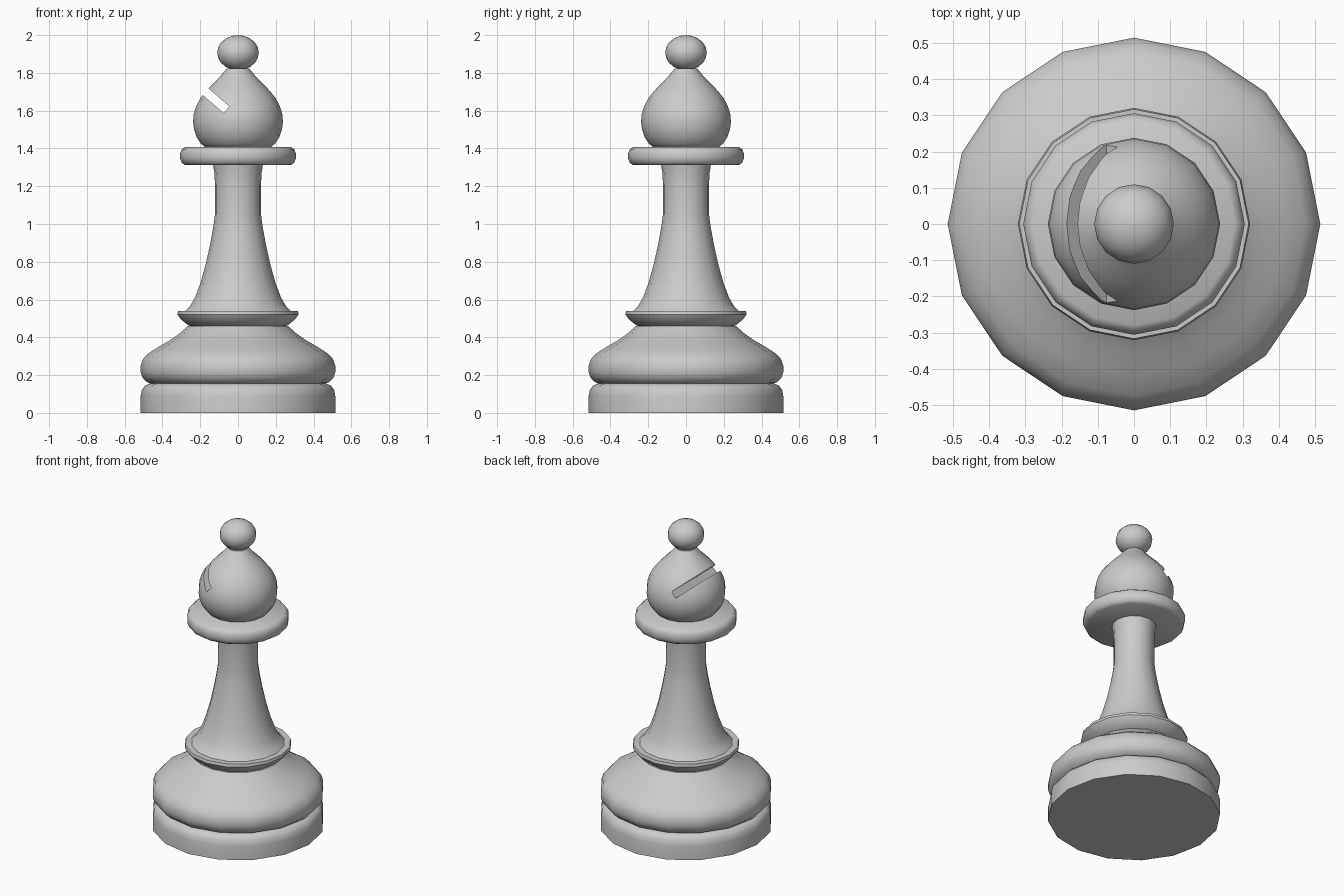
import bpy, bmesh, math
from mathutils import Vector

if "Cube" in bpy.data.objects:
    bpy.data.objects.remove(bpy.data.objects["Cube"])

SIDES = 16


def lathe(name, profile):
    """Closed solid of revolution from (radius, height) points, bottom to top."""
    bm = bmesh.new()
    rings = []
    for r, z in profile:
        rings.append([bm.verts.new((r * math.cos(math.tau * i / SIDES),
                                    r * math.sin(math.tau * i / SIDES), z))
                      for i in range(SIDES)])
    for low, high in zip(rings, rings[1:]):
        for i in range(SIDES):
            j = (i + 1) % SIDES
            bm.faces.new((low[i], low[j], high[j], high[i]))
    bm.faces.new(rings[0][::-1])
    bm.faces.new(rings[-1])
    mesh = bpy.data.meshes.new(name)
    bm.to_mesh(mesh)
    bm.free()
    obj = bpy.data.objects.new(name, mesh)
    bpy.context.collection.objects.link(obj)
    return obj


def smooth(obj, angle=40):
    bpy.ops.object.select_all(action='DESELECT')
    obj.select_set(True)
    bpy.context.view_layer.objects.active = obj
    bpy.ops.object.shade_smooth_by_angle(angle=math.radians(angle))


# Stepped base
base = lathe("base", [(.515, 0), (.515, .09), (.508, .125), (.49, .146), (.465, .155)])
base_bulge = lathe("base_bulge", [
    (.455, .15), (.48, .162), (.505, .185), (.515, .215), (.515, .25), (.503, .285),
    (.475, .315), (.42, .35), (.36, .385), (.31, .42), (.265, .46)])

# Lower ring, stem and collar
lower_ring = lathe("lower_ring", [
    (.24, .455), (.262, .463), (.29, .485), (.31, .505), (.321, .522), (.317, .54)])
stem = lathe("stem", [
    (.285, .535), (.257, .56), (.228, .61), (.198, .69), (.17, .79), (.146, .9),
    (.13, .99), (.122, 1.05), (.122, 1.21), (.125, 1.27), (.132, 1.315)])
collar = lathe("collar", [
    (.28, 1.312), (.297, 1.323), (.306, 1.345), (.306, 1.375), (.297, 1.396), (.28, 1.408)])

# Head with a slanted slot
head = lathe("head", [
    (.165, 1.40), (.196, 1.425), (.219, 1.46), (.233, 1.50), (.238, 1.54), (.235, 1.58),
    (.223, 1.62), (.2, 1.665), (.168, 1.705), (.13, 1.745), (.095, 1.78), (.06, 1.822)])

slope = math.radians(40.8)
length = .4
inner = Vector((-.061, 0, 1.605))
outward = Vector((-math.cos(slope), 0, math.sin(slope)))
bpy.ops.mesh.primitive_cube_add(size=1, location=inner + outward * length / 2,
                                rotation=(0, slope, 0))
slot_cutter = bpy.context.object
slot_cutter.name = "slot_cutter"
slot_cutter.scale = (length, 1, .046)
slot_cutter.hide_render = True
slot_cutter.display_type = 'WIRE'

cut = head.modifiers.new("slot", 'BOOLEAN')
cut.operation = 'DIFFERENCE'
cut.solver = 'EXACT'
cut.object = slot_cutter
bpy.context.view_layer.objects.active = head
bpy.ops.object.modifier_apply(modifier=cut.name)
bpy.data.objects.remove(slot_cutter)

# Flattened ball on top
steps = 10
finial = lathe("finial", [
    (.11 * math.sin(a), 1.907 - .093 * math.cos(a))
    for a in (math.pi * (k + .02 * (k == 0) - .02 * (k == steps)) / steps
              for k in range(steps + 1))])

for part in (base, base_bulge, lower_ring, stem, collar, head, finial):
    smooth(part)
